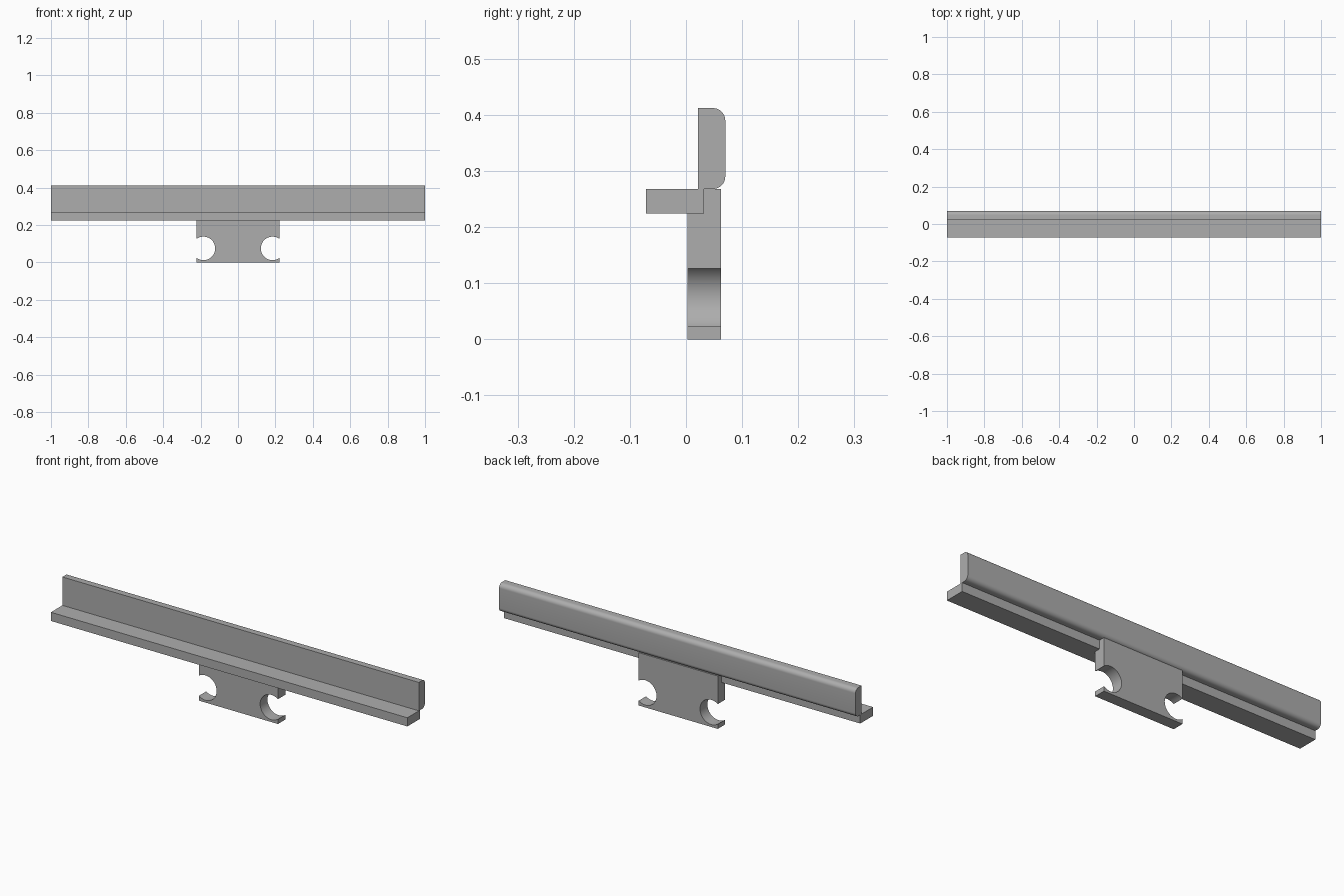
import bpy, bmesh, math

if "Cube" in bpy.data.objects:
    bpy.data.objects.remove(bpy.data.objects["Cube"], do_unlink=True)

grey = bpy.data.materials.new("plain grey")
grey.use_nodes = True
COLOUR = (0.42, 0.42, 0.42, 1)
grey.diffuse_color = COLOUR
grey.node_tree.nodes["Principled BSDF"].inputs["Base Color"].default_value = COLOUR


def prism(name, outline, start, end, axis):
    """Extrude a closed outline along x (y, z points) or y (x, z points)."""
    def place(p, t):
        return (t, p[0], p[1]) if axis == "x" else (p[0], t, p[1])
    bm = bmesh.new()
    face = bm.faces.new([bm.verts.new(place(p, start)) for p in outline])
    ext = bmesh.ops.extrude_face_region(bm, geom=[face])
    for v in ext["geom"]:
        if isinstance(v, bmesh.types.BMVert):
            v.co["xyz".index(axis)] = end
    bmesh.ops.recalc_face_normals(bm, faces=bm.faces)
    mesh = bpy.data.meshes.new(name)
    bm.to_mesh(mesh)
    bm.free()
    mesh.materials.append(grey)
    obj = bpy.data.objects.new(name, mesh)
    bpy.context.collection.objects.link(obj)
    return obj


def activate(obj):
    bpy.ops.object.select_all(action="DESELECT")
    obj.select_set(True)
    bpy.context.view_layer.objects.active = obj


def arc(cx, cz, r, a0, a1, n):
    return [(cx + r * math.cos(a0 + (a1 - a0) * i / n),
             cz + r * math.sin(a0 + (a1 - a0) * i / n)) for i in range(n + 1)]


def box_outline(a0, a1, z0, z1):
    return [(a0, z0), (a1, z0), (a1, z1), (a0, z1)]


SHELF_Z, SHELF_TOP, SHELF_BACK = 0.224, 0.268, 0.032

# Long shelf
shelf = prism("shelf", box_outline(-0.071, SHELF_BACK, SHELF_Z, SHELF_TOP), -1, 1, "x")

# Upright rail with rounded back edges
front, back, top, r = 0.021, 0.07, 0.412, 0.022
outline = [(front, SHELF_TOP)]
outline += arc(back - r, SHELF_TOP + r, r, -math.pi / 2, 0, 10)
outline += arc(back - r, top - r, r, 0, math.pi / 2, 10)
outline += [(front, top)]
rail = prism("back_rail", outline, -1, 1, "x")

# Bracket plate with an open round slot on each side
half, cx, cz, r = 0.222, 0.185, 0.075, 0.063
open_angle = math.acos((half - cx) / r)
right_side = [(half, 0)]
right_side += arc(cx, cz, r, 2 * math.pi - open_angle, open_angle, 40)
right_side += [(half, SHELF_TOP)]
left_side = [(-x, z) for x, z in reversed(right_side)]
bracket = prism("bracket", right_side + left_side, 0.003, 0.062, "y")

# Notch where the bracket hooks behind the shelf
cutter = prism("notch_cutter", box_outline(-0.1, SHELF_BACK, SHELF_Z, 0.3), -0.5, 0.5, "x")
cutter.hide_render = True
notch = bracket.modifiers.new("notch", "BOOLEAN")
notch.operation = "DIFFERENCE"
notch.solver = "EXACT"
notch.object = cutter
activate(bracket)
bpy.ops.object.modifier_apply(modifier=notch.name)
bpy.data.objects.remove(cutter, do_unlink=True)

# Smooth curves, sharp edges
for obj in (rail, bracket):
    activate(obj)
    bpy.ops.object.shade_smooth_by_angle(angle=math.radians(30))
